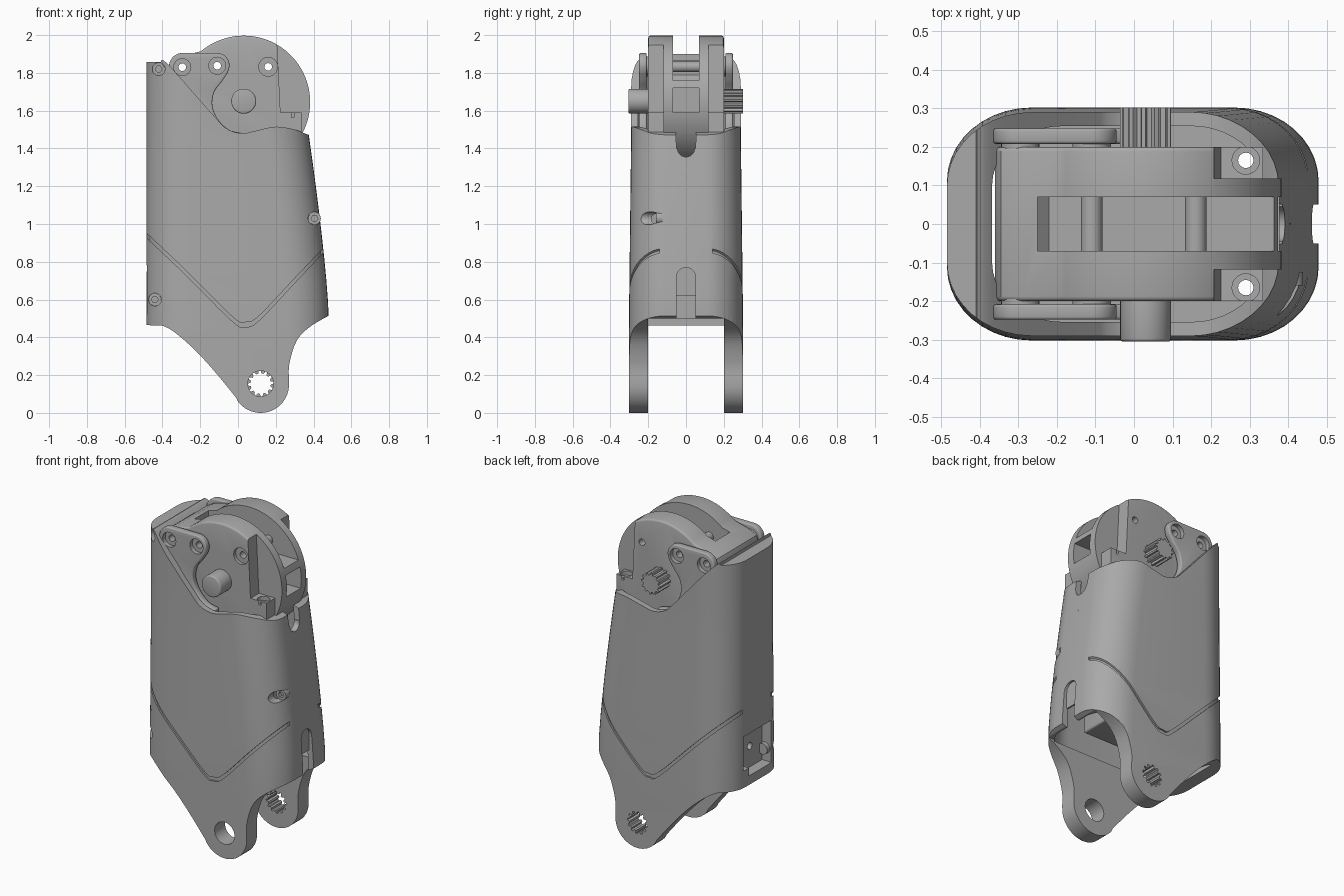
import bpy, bmesh
from math import sin, cos, pi, radians
from mathutils import Vector

cube = bpy.data.objects.get("Cube")
if cube:
    bpy.data.objects.remove(cube)

grey = bpy.data.materials.new("mid grey plastic")
grey.use_nodes = True
colour = (0.4, 0.4, 0.4, 1)
grey.diffuse_color = colour
grey.node_tree.nodes["Principled BSDF"].inputs["Base Color"].default_value = colour


def skin(name, rings):
    """Solid through a list of equal rings, with flat caps."""
    bm = bmesh.new()
    loops = [[bm.verts.new(p) for p in ring] for ring in rings]
    for a, b in zip(loops, loops[1:]):
        for i in range(len(a)):
            j = (i + 1) % len(a)
            bm.faces.new((a[i], a[j], b[j], b[i]))
    bm.faces.new(loops[0][::-1])
    bm.faces.new(loops[-1])
    bmesh.ops.recalc_face_normals(bm, faces=bm.faces)
    mesh = bpy.data.meshes.new(name)
    bm.to_mesh(mesh)
    bm.free()
    mesh.materials.append(grey)
    ob = bpy.data.objects.new(name, mesh)
    bpy.context.collection.objects.link(ob)
    return ob


def prism(name, pts, lo, hi, axis="y"):
    """Extrude a 2D outline along an axis; points are the other two axes in order."""
    place = {"x": lambda p, t: (t, p[0], p[1]),
             "y": lambda p, t: (p[0], t, p[1]),
             "z": lambda p, t: (p[0], p[1], t)}[axis]
    return skin(name, [[place(p, t) for p in pts] for t in (lo, hi)])


def arc(u, v, r, a0=0, a1=360, n=32):
    full = a1 - a0 == 360
    angles = [radians(a0 + (a1 - a0) * i / n) for i in range(n if full else n + 1)]
    return [(u + r * cos(a), v + r * sin(a)) for a in angles]


def rect(u0, v0, u1, v1):
    return [(u0, v0), (u1, v0), (u1, v1), (u0, v1)]


def gear(u, v, r0, r1, teeth=12):
    return [(u + r * cos(2 * pi * (i + s) / teeth), v + r * sin(2 * pi * (i + s) / teeth))
            for i in range(teeth) for s, r in ((0, r0), (.3, r0), (.45, r1), (.85, r1))]


def spline(pts, n=6):
    """Smooth curve through the points."""
    p = [Vector(q) for q in [pts[0]] + pts + [pts[-1]]]
    out = []
    for a, b, c, d in zip(p, p[1:], p[2:], p[3:]):
        for i in range(n):
            t = i / n
            out.append(tuple(.5 * (2 * b + (c - a) * t + (2 * a - 5 * b + 4 * c - d) * t * t
                                   + (3 * b - a - 3 * c + d) * t ** 3)))
    return out + [pts[-1]]


def boolean(ob, tool, operation="DIFFERENCE"):
    mod = ob.modifiers.new("cut", "BOOLEAN")
    mod.operation, mod.object, mod.solver = operation, tool, "EXACT"
    apply(ob)
    bpy.data.objects.remove(tool)


def apply(ob):
    graph = bpy.context.evaluated_depsgraph_get()
    graph.update()
    mesh = bpy.data.meshes.new_from_object(ob.evaluated_get(graph))
    ob.modifiers.clear()
    ob.data = mesh


def cut(ob, pts, lo, hi, axis="y"):
    boolean(ob, prism("cutter", pts, lo, hi, axis))


def bevel(ob, width):
    mod = ob.modifiers.new("bevel", "BEVEL")
    mod.width, mod.segments, mod.limit_method, mod.angle_limit = width, 3, "ANGLE", radians(50)
    apply(ob)


def tapered_body(name, z0, z1, inset=0, back=None):
    """Rounded tube body that narrows towards its top on the +x side."""
    rings = []
    for i in range(17):
        z = z0 + (z1 - z0) * i / 16
        left = -.485 + (inset if back is None else back)
        right = .48 - .105 * (max(z - .52, 0) / .95) ** 1.3 - inset
        half = .302 - .012 * min(max(z - .5, 0), 1) - inset
        rx, ry = .22 - inset, .19 - inset
        ring = []
        for k, (cx, cy) in enumerate(((right - rx, half - ry), (left + rx, half - ry),
                                      (left + rx, ry - half), (right - rx, ry - half))):
            for s in range(11):
                a = pi / 2 * (k + s / 10)
                ring.append((cx + rx * cos(a), cy + ry * sin(a), z))
        rings.append(ring)
    return skin(name, rings)


# Outer shell trimmed to its side silhouette
shell = tapered_body("shell", -.05, 1.95)
rim = spline([(.6, 1.4), (.38, 1.47), (.3, 1.5), (.2, 1.515), (.1, 1.495), (.02, 1.48),
              (-.06, 1.505), (-.13, 1.575), (-.37, 1.845), (-.41, 1.858)])
arm_left = spline([(-.4, .462), (-.34, .43), (-.23, .335), (-.12, .215), (-.01, .08)])
arm_right = spline([(.27, .17), (.272, .26), (.31, .38), (.38, .455), (.49, .52)])
outline = (rim + [(-.6, 1.858), (-.6, .468)] + arm_left
           + arc(.12, .15, .15, 215, 355, 20) + arm_right + [(.6, .52)])
boolean(shell, prism("silhouette", outline, -.5, .5), "INTERSECT")

# Chevron groove around both sides
path = spline([(-.56, 1.01), (-.3, .765), (-.03, .497), (.04, .468), (.11, .5), (.3, .7), (.47, .88)])
strip = [(x, z + .012) for x, z in path] + [(x, z - .012) for x, z in path[::-1]]
for lo, hi in ((-.4, -.14), (.14, .4)):
    groove = prism("groove", strip, lo, hi)
    boolean(groove, tapered_body("core", -.1, 2, .01))
    boolean(shell, groove)

# Cavity and the channel between the two arms
boolean(shell, tapered_body("cavity", .49, 2.1, .036, .117))
cut(shell, rect(-.2, -.2, .2, .5), -.4, .6, "x")

# Notches in the +x wall: top rim and bottom edge
cut(shell, [(-.06, 1.6), (-.05, 1.4)] + arc(0, 1.4, .045, 180, 360, 12) + [(.05, 1.4), (.06, 1.6)],
    .25, .6, "x")
cut(shell, [(-.04, 1.45), (0, 1.24), (.04, 1.45)], .405, .6, "x")
cut(shell, rect(-.05, .4, .05, .62), .38, .6, "x")
cut(shell, [(-.05, .55), (.05, .55), (.05, .72)] + arc(0, .72, .05, 10, 170, 12) + [(-.05, .72)],
    .448, .6, "x")

# Connector pocket in the -x wall
cut(shell, [(-.14, .52), (.08, .52), (.08, .57), (.13, .57), (.13, .78), (-.14, .78)], -.6, -.42, "x")
cut(shell, arc(-.02, .65, .022, n=16), -.5, -.39, "x")

# Screw recesses on the front, each with a screw
for i, (x, z, depth) in enumerate(((-.42, 1.82, -.14), (-.44, .6, -.12), (.405, 1.03, -.13))):
    cut(shell, arc(x, z, .034, n=20), -.4, depth)
    screw = prism("shell_screw_%d" % (i + 1), arc(x, z, .0335, n=20), depth - .03, depth + .005)
    cut(screw, arc(x, z, .018, n=6), depth - .05, depth - .01)

# Arm eyes: plain in front, splined at the back
cut(shell, arc(.12, .155, .068), -.4, -.1)
cut(shell, gear(.12, .155, .068, .054), .1, .4)

# Drive unit with its round head
head = prism("drive_unit", arc(.03, 1.645, .352, 130, -60, 48)[::1]
             + [(.2, .62), (-.36, .62), (-.36, 1.82), (-.345, 1.86), (-.29, 1.89)], -.2, .2)
bevel(head, .012)
for side in (-1, 1):
    lo, hi = sorted((.118 * side, .3 * side))
    cut(head, [(.2, 2.1), (.225, 1.59), (.335, 1.59), (.335, 1.2), (.5, 1.2), (.5, 2.1)], lo, hi)
    cut(head, rect(.22, 1.2, .5, 1.48), lo, hi)
    cut(head, arc(.29, .165 * side, .036, n=20), 1.565, 1.7, "z")
    cut(head, arc(.29, .165 * side, .02, n=16), 1.4, 1.7, "z")

# Central groove between the two cheeks and the window below it
cut(head, [(-.25, 2.1), (-.25, 1.79), (-.22, 1.76), (.5, 1.76), (.5, 2.1)], -.07, .07)
cut(head, rect(.24, 1.59, .5, 1.72), -.07, .07)

# Spacers across the groove
bolts = ((-.11, 1.838), (.16, 1.832))
for i, (x, z) in enumerate(bolts):
    spacer = prism("groove_spacer_%d" % (i + 1), arc(x, z, .028, n=24), -.075, .075)
    cut(spacer, arc(x, z, .02, n=16), -.1, .1)
for x, z in bolts + ((-.295, 1.83),):
    cut(head, arc(x, z, .02, n=16), -.4, .4)
cut(head, arc(.16, 1.832, .05, n=24), -.3, -.18)

# Ear brackets on both sides of the head
waist = spline([(-.055, 1.8), (-.085, 1.755), (-.125, 1.7), (-.136, 1.63), (-.11, 1.56),
                (-.05, 1.5), (.02, 1.482)])
bracket_outline = (arc(-.295, 1.835, .07, 190, 90, 10) + arc(-.11, 1.84, .065, 90, -20, 10)
                   + waist + [(-.02, 1.3), (-.362, 1.3)])
for name, side in (("front_bracket", -1), ("back_bracket", 1)):
    lo, hi = sorted((.208 * side, .248 * side))
    bracket = prism(name, bracket_outline, lo, hi)
    bevel(bracket, .008)
    for i, (x, z) in enumerate(((-.295, 1.83), (-.11, 1.838))):
        cut(bracket, arc(x, z, .045, n=24), *sorted((.222 * side, .3 * side)))
        cut(bracket, arc(x, z, .02, n=16), -.4, .4)
        spacer = prism(name + "_washer_%d" % (i + 1), arc(x, z, .05, n=24),
                       *sorted((.195 * side, .21 * side)))
        cut(spacer, arc(x, z, .02, n=16), -.4, .4)

# Output shafts: smooth pin in front, splined at the back
pin = prism("front_pin", arc(.03, 1.65, .066), -.305, -.15)
bevel(pin, .008)
prism("splined_shaft", gear(.03, 1.65, .066, .053), .15, .302)

# Smooth shading with sharp edges kept
bpy.ops.object.select_all(action="DESELECT")
for ob in bpy.context.collection.objects:
    if ob.type == "MESH":
        ob.select_set(True)
        bpy.context.view_layer.objects.active = ob
bpy.ops.object.shade_smooth_by_angle(angle=radians(32))
